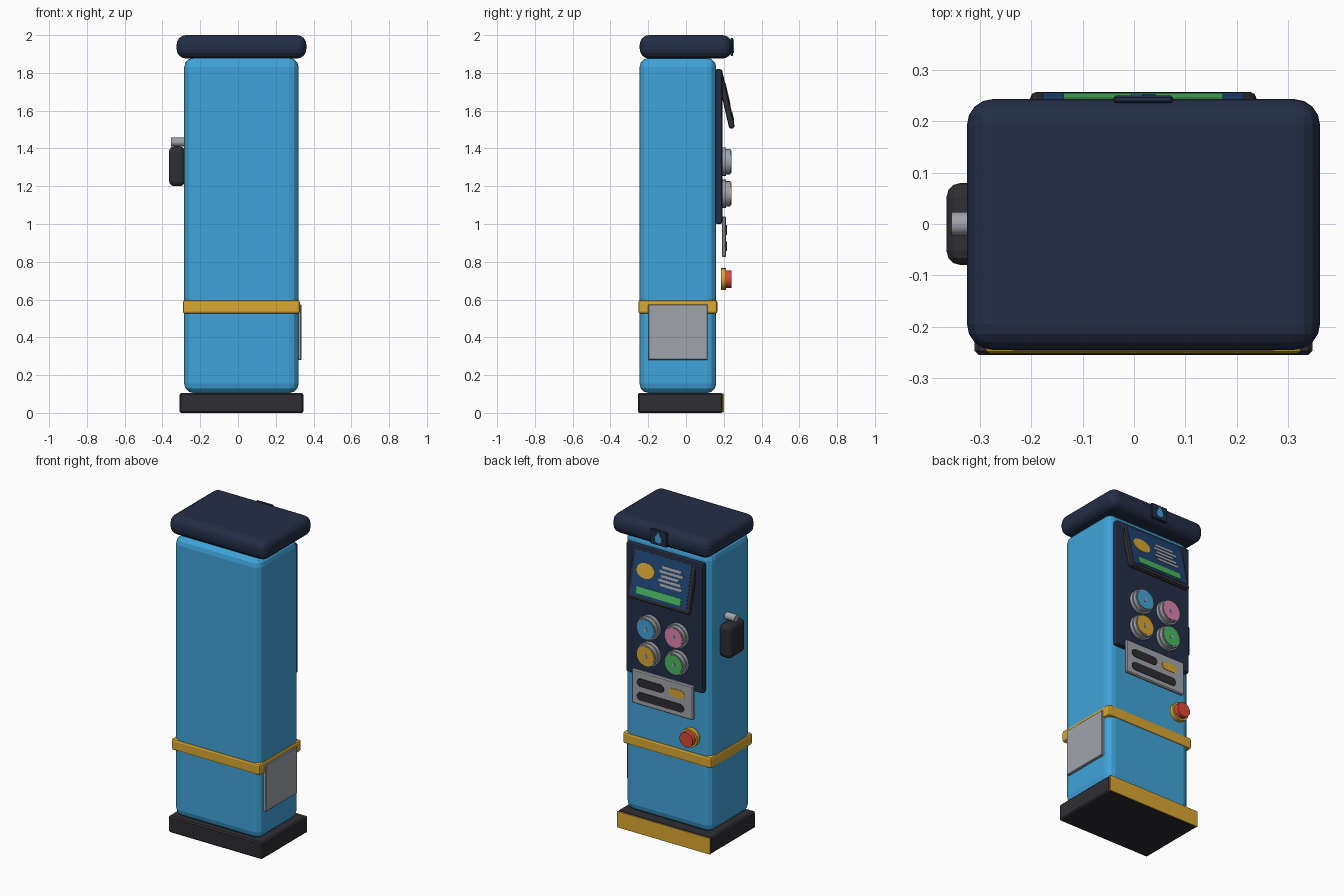
import bpy, bmesh, math
from mathutils import Matrix, Vector

default = bpy.data.objects.get("Cube")
if default:
    bpy.data.objects.remove(default, do_unlink=True)


def material(name, rgb):
    lin = [((c / 255 + 0.055) / 1.055) ** 2.4 for c in rgb] + [1.0]
    m = bpy.data.materials.new(name)
    m.use_nodes = True
    m.diffuse_color = lin
    m.node_tree.nodes["Principled BSDF"].inputs["Base Color"].default_value = lin
    return m


BLUE = material("sky_blue", (64, 164, 218))
NAVY = material("navy", (35, 46, 70))
CHARCOAL = material("charcoal", (46, 46, 52))
YELLOW = material("amber_yellow", (218, 168, 50))
SILVER = material("silver_grey", (160, 164, 170))
SCREEN = material("screen_blue", (30, 68, 115))
GREEN = material("green", (75, 185, 95))
PINK = material("pink", (222, 130, 175))
RED = material("red", (220, 70, 55))

CX = 0.018  # shared centre line of the cabinet
IDENT = Matrix.Identity(4)


def finish(name, bm, mat, matrix, smooth=False):
    bmesh.ops.recalc_face_normals(bm, faces=bm.faces)
    me = bpy.data.meshes.new(name)
    bm.to_mesh(me)
    bm.free()
    me.materials.append(mat)
    ob = bpy.data.objects.new(name, me)
    ob.matrix_world = matrix
    bpy.context.collection.objects.link(ob)
    if smooth:
        bpy.ops.object.select_all(action="DESELECT")
        ob.select_set(True)
        bpy.context.view_layer.objects.active = ob
        bpy.ops.object.shade_smooth_by_angle(angle=math.radians(35))
    return ob


def box(name, xs, ys, zs, mat, bevel=0.0, segments=3, matrix=IDENT):
    """Box between the given limits, with rounded edges."""
    bm = bmesh.new()
    bmesh.ops.create_cube(bm, size=1)
    lims = (xs, ys, zs)
    for v in bm.verts:
        v.co = Vector([sum(l) / 2 + c * (l[1] - l[0]) for l, c in zip(lims, v.co)])
    if bevel:
        bmesh.ops.bevel(bm, geom=list(bm.edges), offset=bevel, segments=segments,
                        profile=0.5, affect="EDGES")
    return finish(name, bm, mat, matrix)


def prism(name, outline, ys, mat, matrix=IDENT, smooth=False):
    """Extrude an x-z outline along y."""
    bm = bmesh.new()
    face = bm.faces.new([bm.verts.new((x, ys[0], z)) for x, z in outline])
    ext = bmesh.ops.extrude_face_region(bm, geom=[face])["geom"]
    moved = [g for g in ext if isinstance(g, bmesh.types.BMVert)]
    bmesh.ops.translate(bm, verts=moved, vec=(0, ys[1] - ys[0], 0))
    return finish(name, bm, mat, matrix, smooth)


def ellipse(x, z, rx, rz, n=24):
    return [(x + rx * math.cos(math.tau * i / n), z + rz * math.sin(math.tau * i / n))
            for i in range(n)]


def capsule(x, z, half, r, n=8):
    """Slot outline with round ends."""
    pts = []
    for side, start in ((1, -math.pi / 2), (-1, math.pi / 2)):
        for i in range(n + 1):
            a = start + math.pi * i / n
            pts.append((x + side * (half - r) + r * math.cos(a), z + r * math.sin(a)))
    return pts


def drop(x, z, r, n=12):
    """Round droplet with a point on top."""
    pts = [(x, z + 1.9 * r)]
    for i in range(n + 1):
        a = math.radians(150 + 240 * i / n)
        pts.append((x + r * math.cos(a), z + r * math.sin(a)))
    return pts


# Cabinet: base, body, band and cap
box("base", (-0.31, 0.347), (-0.255, 0.196), (0, 0.105), CHARCOAL, 0.008, 1)
box("base_kick_plate", (-0.308, 0.345), (0.194, 0.2), (0.002, 0.103), YELLOW)
box("body", (-0.285, 0.321), (-0.246, 0.16), (0.105, 1.88), BLUE, 0.05, 3)
box("band", (-0.292, 0.328), (-0.252, 0.166), (0.525, 0.597), YELLOW, 0.012, 2)
box("cap", (-0.325, 0.362), (-0.245, 0.243), (1.876, 2.0), NAVY, 0.05, 4)

# Badge on the cap
box("badge", (CX - 0.058, CX + 0.058), (0.235, 0.25), (1.89, 1.985), NAVY, 0.004, 1)
prism("badge_drop", drop(CX, 1.93, 0.024), (0.249, 0.253), BLUE)

# Control panel
box("control_panel", (CX - 0.27, CX + 0.27), (0.155, 0.192), (1.0, 1.82), NAVY, 0.01, 2)

# Tilted display, built around its own centre
tilt = Matrix.Translation((CX, 0.209, 1.662)) @ Matrix.Rotation(math.radians(13), 4, "X")
box("display_frame", (-0.22, 0.22), (-0.016, 0.015), (-0.16, 0.16), CHARCOAL, 0.012, 2, tilt)
box("display_glass", (-0.196, 0.196), (0.012, 0.017), (-0.135, 0.135), SCREEN, matrix=tilt)
prism("display_spot", ellipse(0.11, 0.025, 0.062, 0.046), (0.016, 0.02), YELLOW, tilt)
box("display_bar", (-0.155, 0.155), (0.016, 0.02), (-0.118, -0.076), GREEN, matrix=tilt)
for i, (left, right) in enumerate(((0.0, -0.13), (0.015, -0.15), (0.0, -0.12),
                                   (0.015, -0.14), (0.0, -0.15))):
    z = 0.075 - i * 0.026
    box(f"display_line_{i + 1}", (right, left), (0.016, 0.02), (z - 0.008, z + 0.008),
        SILVER, matrix=tilt)

# Four round selector buttons
for label, sx, z, mat in (("blue", 1, 1.33, BLUE), ("pink", -1, 1.33, PINK),
                          ("yellow", 1, 1.16, YELLOW), ("green", -1, 1.16, GREEN)):
    x = CX + sx * 0.098
    prism(f"{label}_button_collar", ellipse(x, z, 0.075, 0.075), (0.185, 0.213), SILVER, smooth=True)
    prism(f"{label}_button_ring", ellipse(x, z, 0.067, 0.067), (0.213, 0.236), SILVER, smooth=True)
    prism(f"{label}_button_face", ellipse(x, z, 0.06, 0.06), (0.235, 0.24), mat)
    prism(f"{label}_button_mark", drop(x, z - 0.004, 0.011), (0.239, 0.242), SILVER)

# Payment plate with slots
box("payment_plate", (CX - 0.215, CX + 0.215), (0.19, 0.213), (0.825, 1.04), SILVER, 0.006, 1)
prism("upper_slot", capsule(0.1, 0.968, 0.095, 0.026), (0.212, 0.216), CHARCOAL)
prism("coin_slot", capsule(-0.085, 0.968, 0.055, 0.025), (0.212, 0.216), YELLOW)
prism("lower_slot", capsule(0.03, 0.882, 0.165, 0.026), (0.212, 0.216), CHARCOAL)

# Stop button
prism("stop_collar", ellipse(-0.17, 0.708, 0.058, 0.058), (0.185, 0.213), YELLOW, smooth=True)
prism("stop_button", ellipse(-0.17, 0.708, 0.046, 0.046), (0.213, 0.242), RED, smooth=True)

# Service hatch on the left side
box("service_hatch", (0.315, 0.336), (-0.2, 0.115), (0.28, 0.575), SILVER, 0.004, 1)

# Holster with nozzle on the right side
box("holster", (-0.365, -0.28), (-0.08, 0.08), (1.2, 1.41), CHARCOAL, 0.028, 3)
spin = Matrix.Rotation(math.radians(90), 4, "Z")
prism("nozzle", ellipse(0, 1.434, 0.023, 0.023, 12), (0.275, 0.355), SILVER, spin, smooth=True)
